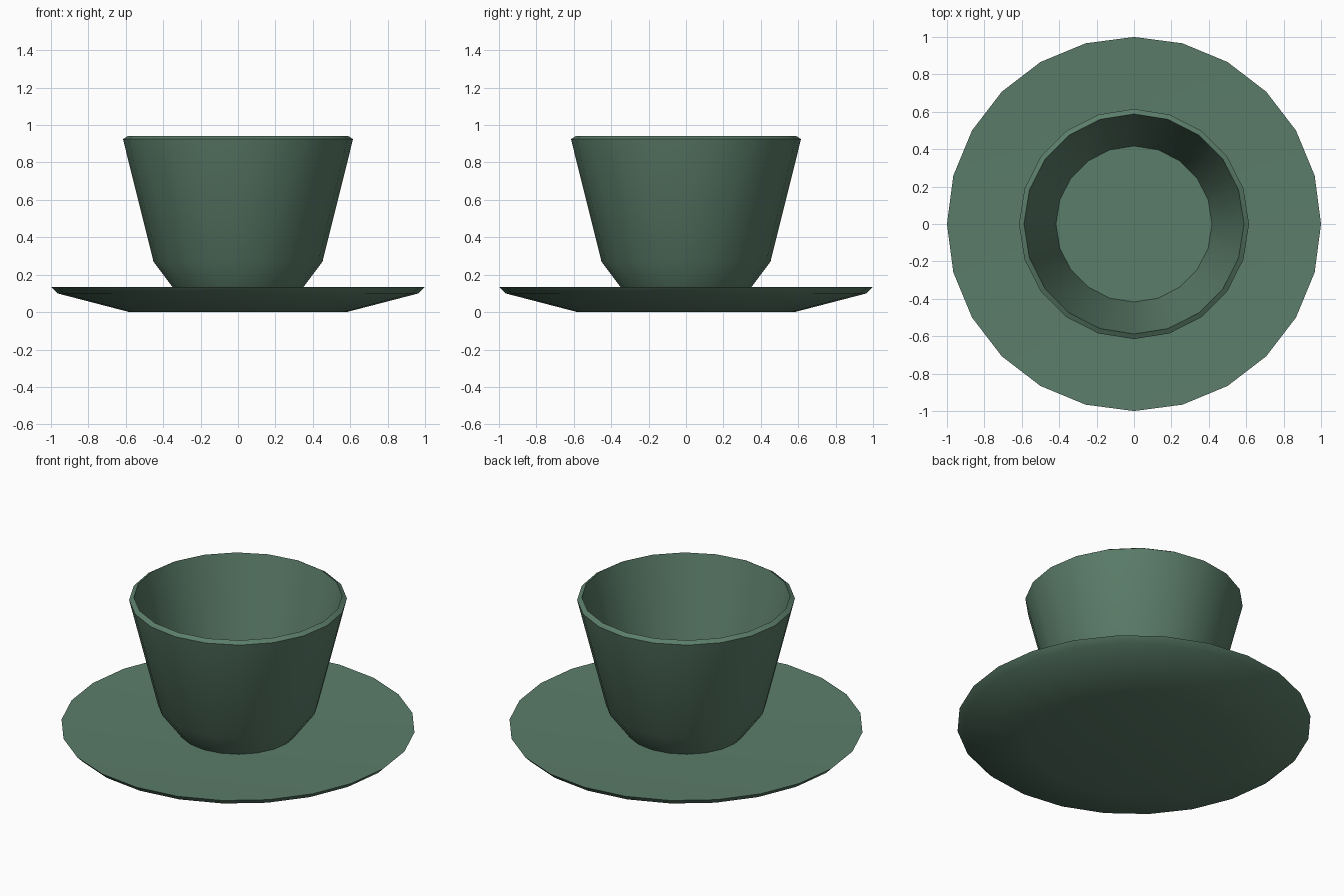
import bpy, bmesh, math

if "Cube" in bpy.data.objects:
    bpy.data.objects.remove(bpy.data.objects["Cube"])

green = bpy.data.materials.new("muted green")
green.diffuse_color = (0.105, 0.205, 0.143, 1)
green.use_nodes = True
green.node_tree.nodes["Principled BSDF"].inputs["Base Color"].default_value = green.diffuse_color


def lathe(name, profile, sides):
    """Revolve (radius, z) points, listed from bottom centre outward and up, round z."""
    bm = bmesh.new()
    rings = []
    for r, z in profile:
        n = 1 if r == 0 else sides
        rings.append([bm.verts.new((r * math.cos(math.tau * i / sides),
                                    r * math.sin(math.tau * i / sides), z))
                      for i in range(n)])
    for a, b in zip(rings, rings[1:]):
        for i in range(sides):
            j = (i + 1) % sides
            if len(a) == 1:
                bm.faces.new((a[0], b[j], b[i]))
            elif len(b) == 1:
                bm.faces.new((a[i], a[j], b[0]))
            else:
                bm.faces.new((a[i], a[j], b[j], b[i]))
    bmesh.ops.recalc_face_normals(bm, faces=bm.faces)
    mesh = bpy.data.meshes.new(name)
    bm.to_mesh(mesh)
    bm.free()
    mesh.materials.append(green)
    obj = bpy.data.objects.new(name, mesh)
    bpy.context.collection.objects.link(obj)
    bpy.ops.object.select_all(action='DESELECT')
    obj.select_set(True)
    bpy.context.view_layer.objects.active = obj
    bpy.ops.object.shade_smooth_by_angle(angle=math.radians(32))
    return obj


# saucer: flat foot, sloping underside, very shallow dished top
lathe("saucer", [(0, 0), (0.58, 0), (0.965, 0.1), (1.0, 0.135),
                 (0.58, 0.117), (0, 0.112)], 24)

# cup: tapered base, flared wall, bevelled lip, hollow inside with flat floor
lathe("cup", [(0, 0.1), (0.325, 0.1), (0.452, 0.27), (0.615, 0.925),
              (0.588, 0.942), (0.417, 0.25), (0, 0.25)], 20)
